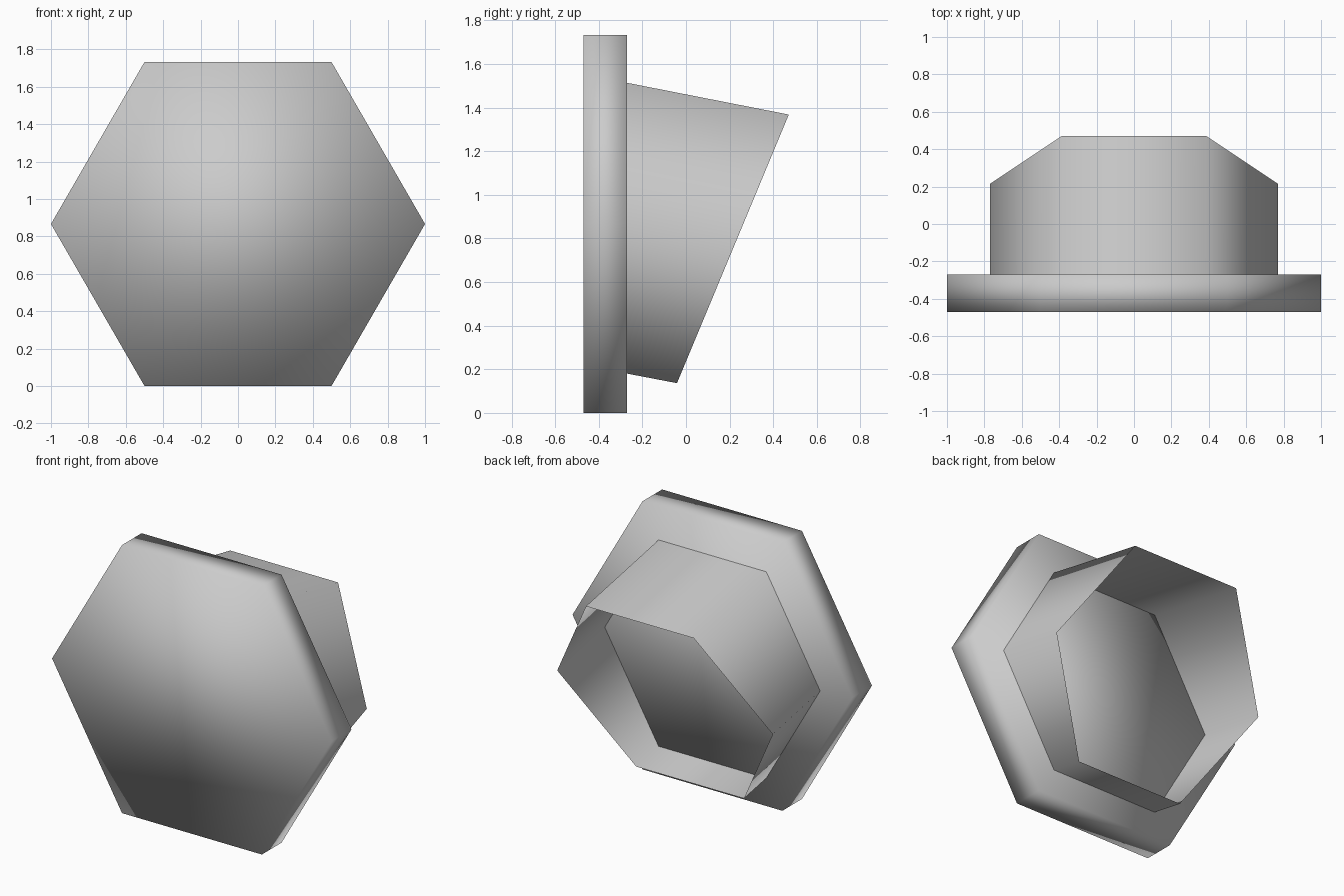
import bpy
import bmesh
from math import cos, sin, pi, radians
from mathutils import Matrix, Vector

cube = bpy.data.objects.get("Cube")
if cube:
    bpy.data.objects.remove(cube, do_unlink=True)

grey = bpy.data.materials.new("plain_grey")
grey.use_nodes = True
COLOUR = (0.6, 0.6, 0.6, 1)
grey.diffuse_color = COLOUR
grey.node_tree.nodes["Principled BSDF"].inputs["Base Color"].default_value = COLOUR

SIDES = 6
MID_Z = sin(pi / 3)


def ring(bm, radius, y, z, tilt=0):
    """Hexagon facing along y, leaning back by tilt."""
    place = Matrix.Translation((0, y, z)) @ Matrix.Rotation(-tilt, 4, "X")
    angles = [2 * pi * i / SIDES for i in range(SIDES)]
    return [bm.verts.new(place @ Vector((radius * cos(a), 0, radius * sin(a))))
            for a in angles]


def bridge(bm, a, b):
    for i in range(SIDES):
        j = (i + 1) % SIDES
        bm.faces.new((a[i], a[j], b[j], b[i]))


def finish(name, bm):
    bmesh.ops.recalc_face_normals(bm, faces=bm.faces)
    for face in bm.faces:
        face.smooth = True
    mesh = bpy.data.meshes.new(name)
    bm.to_mesh(mesh)
    bm.free()
    mesh.materials.append(grey)
    obj = bpy.data.objects.new(name, mesh)
    bpy.context.collection.objects.link(obj)


# Thick six-sided plate, softly shaded over its edges
bm = bmesh.new()
front = ring(bm, 1, -0.47, MID_Z)
back = ring(bm, 1, -0.27, MID_Z)
bridge(bm, front, back)
bm.faces.new(front)
bm.faces.new(back)
finish("hex_plate", bm)

# Open six-sided sleeve drooping from the plate, mouth tilted downward
bm = bmesh.new()
root = ring(bm, 0.77, -0.37, MID_Z)
mouth = ring(bm, 0.77, 0.215, 0.752, radians(22.6))
bridge(bm, root, mouth)
finish("angled_sleeve", bm)
